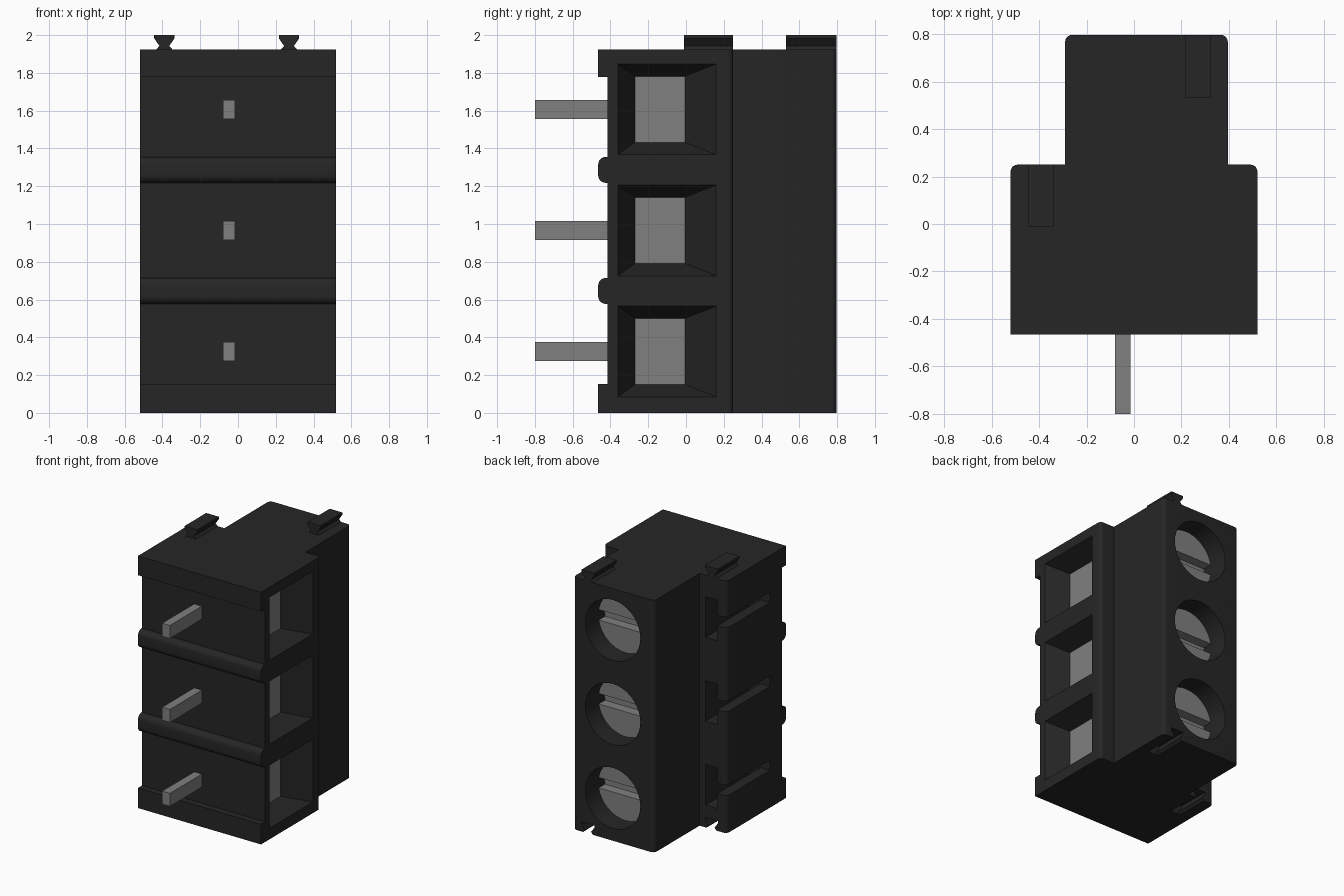
import bpy, bmesh, math

cube = bpy.data.objects.get("Cube")
if cube:
    bpy.data.objects.remove(cube, do_unlink=True)


def material(name, value):
    m = bpy.data.materials.new(name)
    m.use_nodes = True
    colour = (value, value, value, 1)
    m.diffuse_color = colour
    m.node_tree.nodes["Principled BSDF"].inputs["Base Color"].default_value = colour
    return m


black = material("black plastic", 0.019)
metal = material("grey metal", 0.214)

MAP = {"x": lambda u, v, t: (t, u, v),
       "y": lambda u, v, t: (u, t, v),
       "z": lambda u, v, t: (u, v, t)}


def loft(name, ends, axis, mat):
    """Solid between two matching outlines, each given as (points, position)."""
    bm = bmesh.new()
    a, b = [[bm.verts.new(MAP[axis](u, v, t)) for u, v in pts] for pts, t in ends]
    n = len(a)
    bm.faces.new(a)
    bm.faces.new(b[::-1])
    for i in range(n):
        j = (i + 1) % n
        bm.faces.new((a[i], b[i], b[j], a[j]))
    bmesh.ops.recalc_face_normals(bm, faces=bm.faces)
    mesh = bpy.data.meshes.new(name)
    bm.to_mesh(mesh)
    bm.free()
    mesh.materials.append(mat)
    ob = bpy.data.objects.new(name, mesh)
    bpy.context.collection.objects.link(ob)
    return ob


def prism(name, pts, axis, lo, hi, mat=black):
    return loft(name, [(pts, lo), (pts, hi)], axis, mat)


def rect(u0, u1, v0, v1):
    return [(u0, v0), (u1, v0), (u1, v1), (u0, v1)]


def arc(cu, cv, r, start, end, steps):
    angles = [math.radians(start + (end - start) * i / steps) for i in range(steps + 1)]
    return [(cu + r * math.cos(a), cv + r * math.sin(a)) for a in angles]


def smooth(ob):
    bpy.ops.object.select_all(action="DESELECT")
    ob.select_set(True)
    bpy.context.view_layer.objects.active = ob
    bpy.ops.object.shade_smooth_by_angle(angle=math.radians(35))


def cut(ob, cutter):
    mod = ob.modifiers.new("cut", "BOOLEAN")
    mod.operation = "DIFFERENCE"
    mod.solver = "EXACT"
    mod.object = cutter
    bpy.context.view_layer.objects.active = ob
    bpy.ops.object.modifier_apply(modifier=mod.name)
    bpy.data.objects.remove(cutter, do_unlink=True)


TOP = 1.925
HALF = 0.52
FRONT, FOOT = -0.415, -0.465
STEP, BACK = 0.25, 0.797
POLES = [0.325, 0.966, 1.607]
SCREW_X, SCREW_R = 0.06, 0.232
R = 0.03

# Stepped housing with rounded rear corners
outline = [(-HALF, FRONT), (HALF, FRONT)]
outline += arc(HALF - R, STEP - R, R, 0, 90, 5)
outline += [(0.395, STEP)] + arc(0.395 - R, BACK - R, R, 0, 90, 5)
outline += arc(-0.29 + R, BACK - R, R, 90, 180, 5) + [(-0.29, STEP)]
outline += arc(-HALF + R, STEP - R, R, 90, 180, 5)
housing = prism("housing", outline, "z", 0, TOP)


# Dovetail outline, rising from the base height
def dovetail(x, base, sink=0):
    side = [(0.042, -sink), (0.042, 0), (0.026, 0.018), (0.054, 0.058), (0.054, 0.075)]
    return ([(x + w, base + h) for w, h in side if sink or h or w]
            + [(x - w, base + h) for w, h in reversed(side)])


RAILS = [("left_dovetail", 0.27, 0.53, BACK), ("right_dovetail", -0.39, -0.01, STEP)]
for name, x, y0, y1 in RAILS:
    cut(housing, prism("slot_cutter", dovetail(x, 0, 0.03), "y", y0, y1 + 0.05))

for z in POLES:
    # Tapered wire entry
    def entry(k):
        lo_y, hi_y = -0.36 + 0.09 * k, 0.16 - 0.165 * k
        h = 0.24 - 0.065 * k
        return rect(lo_y, hi_y, z - h, z + h)
    cut(housing, loft("entry_cutter", [(entry(1), 0.36), (entry(-0.1), 0.536)], "x", black))

    # Screw well
    cut(housing, prism("well_cutter", arc(SCREW_X, z, SCREW_R, 0, 350, 35), "y", 0.5, BACK + 0.05))

    # T-shaped side channel open at the shoulder
    tee = [(-0.56, z - 0.04), (-0.44, z - 0.04), (-0.44, z - 0.155), (-0.34, z - 0.155),
           (-0.34, z + 0.155), (-0.44, z + 0.155), (-0.44, z + 0.04), (-0.56, z + 0.04)]
    cut(housing, prism("channel_cutter", tee, "y", -0.27, STEP + 0.05))
smooth(housing)

# Top dovetails
for name, x, y0, y1 in RAILS:
    prism(name, dovetail(x, TOP), "y", y0, y1)

# Front feet and rounded ribs
for name, z0, z1 in (("lower_foot", 0, 0.153), ("upper_foot", 1.778, TOP)):
    prism(name, rect(FOOT, FRONT, z0, z1), "x", -HALF, HALF)
for name, z0, z1 in (("lower_rib", 0.577, 0.714), ("upper_rib", 1.218, 1.355)):
    r = 0.04
    pts = [(FRONT, z0)] + arc(FOOT + r, z0 + r, r, 270, 180, 6)
    pts += arc(FOOT + r, z1 - r, r, 180, 90, 6) + [(FRONT, z1)]
    smooth(prism(name, pts, "x", -HALF, HALF))

# Metal parts of each pole
for i, z in enumerate(POLES, 1):
    prism(f"pin_{i}", rect(-0.08, -0.015, z - 0.05, z + 0.05), "y", -0.8, FRONT + 0.01, metal)
    prism(f"contact_{i}", rect(-0.27, -0.005, z - 0.175, z + 0.175), "x", 0.352, 0.363, metal)
    r = SCREW_R - 0.003
    smooth(prism(f"screw_base_{i}", arc(SCREW_X, z, r, 0, 350, 35), "y", 0.505, 0.57, metal))
    for side, start in (("upper", 10), ("lower", 190)):
        half = arc(SCREW_X, z, r, start, start + 160, 16)
        smooth(prism(f"screw_{side}_half_{i}", half, "y", 0.57, 0.645, metal))
